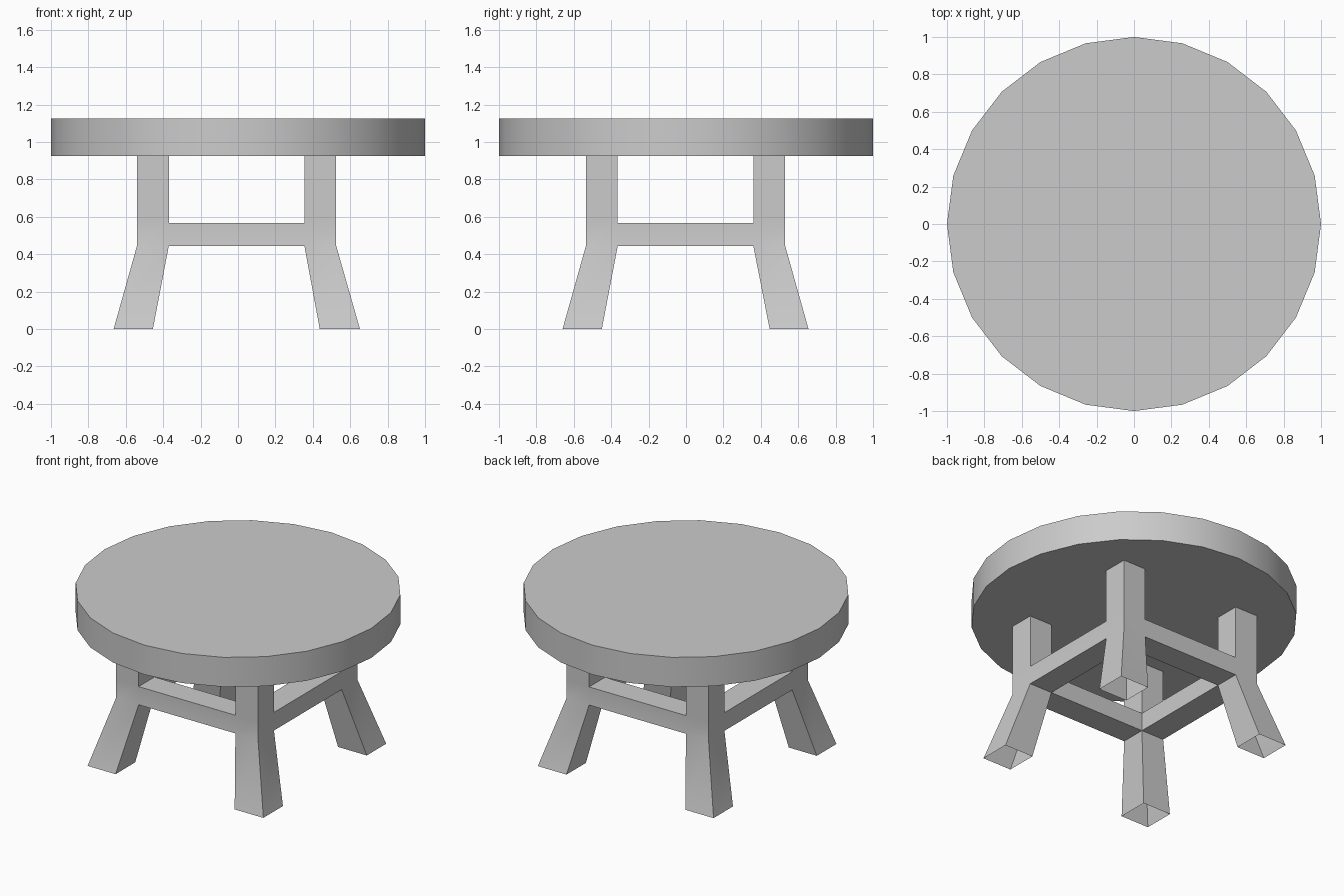
import bpy, bmesh

if "Cube" in bpy.data.objects:
    bpy.data.objects.remove(bpy.data.objects["Cube"])

# Round top: 24-sided slab
bpy.ops.mesh.primitive_cylinder_add(vertices=24, radius=1, depth=0.2, location=(0, 0, 1.025))
top = bpy.context.object
top.name = "table_top"
bpy.ops.object.shade_smooth_by_angle()

# Base: four splayed hollow legs joined by a flush square of rails
X, Y = (-0.54, -0.37, 0.355, 0.525), (-0.535, -0.365, 0.36, 0.53)
FX, FY = (-0.665, -0.455, 0.437, 0.652), (-0.66, -0.45, 0.447, 0.655)
FOOT, LOW, HIGH, TOP = 0.0, 0.445, 0.568, 0.925
bm = bmesh.new()


def face(*pts):
    bm.faces.new([bm.verts.new(p) for p in pts])


def ring(i, j, z):
    xs, ys = (FX, FY) if z == FOOT else (X, Y)
    return [(xs[a], ys[b], z) for a, b in ((i, j), (i + 1, j), (i + 1, j + 1), (i, j + 1))]


# Legs: open tubes, left open where the rails join
for i in (0, 2):
    for j in (0, 2):
        joined = {1 if i == 0 else 3, 2 if j == 0 else 0}
        for z0, z1 in ((FOOT, LOW), (LOW, HIGH), (HIGH, TOP)):
            a, b = ring(i, j, z0), ring(i, j, z1)
            for k in range(4):
                if z0 == LOW and k in joined:
                    continue
                n = (k + 1) % 4
                face(a[k], a[n], b[n], b[k])

# Rails: top, bottom, inner and outer faces between the legs
for i, j, sides in ((1, 0, (0, 2)), (1, 2, (0, 2)), (0, 1, (1, 3)), (2, 1, (1, 3))):
    a, b = ring(i, j, LOW), ring(i, j, HIGH)
    face(*reversed(a))
    face(*b)
    for k in sides:
        n = (k + 1) % 4
        face(a[k], a[n], b[n], b[k])

bmesh.ops.remove_doubles(bm, verts=bm.verts, dist=0.0005)
mesh = bpy.data.meshes.new("leg_frame")
bm.to_mesh(mesh)
bm.free()
frame = bpy.data.objects.new("leg_frame", mesh)
bpy.context.collection.objects.link(frame)
bpy.ops.object.select_all(action='DESELECT')
frame.select_set(True)
bpy.context.view_layer.objects.active = frame
bpy.ops.object.shade_smooth_by_angle()
